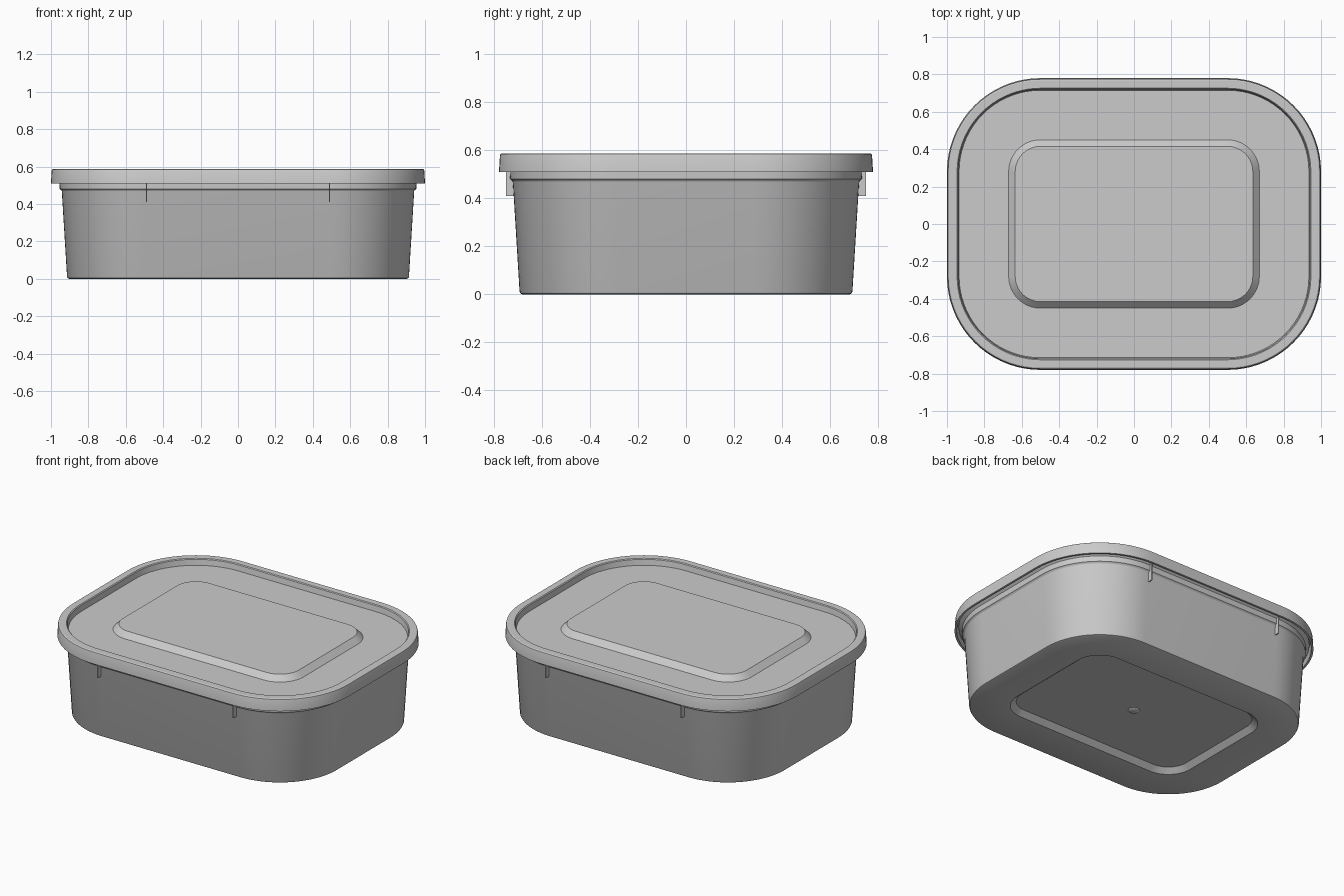
import bpy, bmesh
from math import sin, cos, pi

if "Cube" in bpy.data.objects:
    bpy.data.objects.remove(bpy.data.objects["Cube"])

SEG = 18       # segments per rounded corner
CX, CY = 0.5, 0.28   # corner arc centres shared by every contour


def contour(d, z):
    """Rounded rectangle with half length d; all contours are parallel offsets."""
    r = d - CX
    pts = []
    for q, (sx, sy) in enumerate([(1, 1), (-1, 1), (-1, -1), (1, -1)]):
        for i in range(SEG + 1):
            a = (q + i / SEG) * pi / 2
            pts.append((sx * CX + r * cos(a), sy * CY + r * sin(a), z))
    return pts


def finish(name, bm):
    bmesh.ops.recalc_face_normals(bm, faces=bm.faces)
    me = bpy.data.meshes.new(name)
    bm.to_mesh(me)
    bm.free()
    ob = bpy.data.objects.new(name, me)
    bpy.context.collection.objects.link(ob)
    bpy.ops.object.select_all(action='DESELECT')
    ob.select_set(True)
    bpy.context.view_layer.objects.active = ob
    bpy.ops.object.shade_smooth_by_angle(angle=pi / 6)
    return ob


def loft(name, profile):
    """Sweep a (half length, z) profile round the contour and cap both ends."""
    bm = bmesh.new()
    rings = [[bm.verts.new(p) for p in contour(d, z)] for d, z in profile]
    n = len(rings[0])
    for a, b in zip(rings, rings[1:]):
        for i in range(n):
            j = (i + 1) % n
            bm.faces.new((a[i], a[j], b[j], b[i]))
    bm.faces.new(rings[0])
    bm.faces.new(rings[-1])
    return finish(name, bm)


# Tub: recessed base panel, tapered wall, stepped rim, then the inside
loft("tub", [
    (0.635, 0.03), (0.67, 0.0), (0.904, 0.0), (0.910, 0.003), (0.914, 0.010),
    (0.942, 0.468), (0.945, 0.474), (0.953, 0.480), (0.955, 0.515),
    (0.976, 0.535), (0.977, 0.563), (0.960, 0.563), (0.958, 0.525),
    (0.935, 0.495), (0.900, 0.018), (0.675, 0.018), (0.640, 0.045)])

# Lid: raised panel, sunken field, rim, hollow skirt and underside
loft("lid", [
    (0.635, 0.582), (0.67, 0.547), (0.935, 0.547), (0.941, 0.583),
    (0.946, 0.588), (0.988, 0.588), (0.994, 0.584), (0.996, 0.578),
    (1.0, 0.510), (0.987, 0.510), (0.983, 0.572), (0.953, 0.572),
    (0.949, 0.532), (0.675, 0.532), (0.640, 0.567)])

# Thin ribs under the lid on the front and back walls
for side, sy in (("front", -1), ("back", 1)):
    for hand, sx in (("left", -1), ("right", 1)):
        bm = bmesh.new()
        bmesh.ops.create_cube(bm, size=1)
        for v in bm.verts:
            v.co = (sx * 0.49 + v.co.x * 0.006,
                    sy * (0.730 + v.co.y * 0.04),
                    0.465 + v.co.z * 0.11)
        finish(f"rib_{side}_{hand}", bm)

# Small moulding nub in the middle of the base
bm = bmesh.new()
bmesh.ops.create_uvsphere(bm, u_segments=20, v_segments=10, radius=0.035)
for v in bm.verts:
    v.co.z = 0.03 + v.co.z * 0.3
finish("base_nub", bm)
